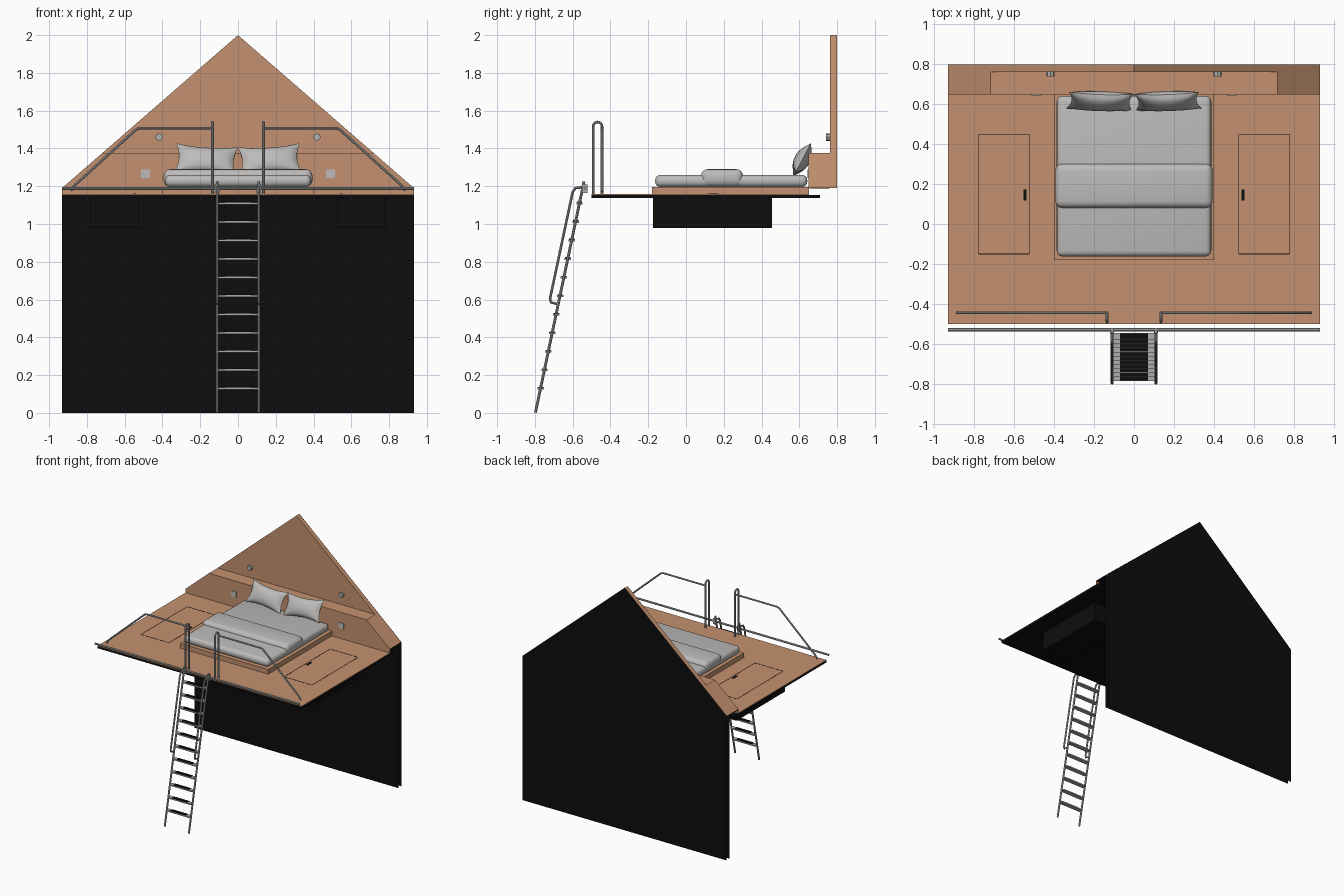
import bpy, bmesh, math
from mathutils import Matrix, Vector

if "Cube" in bpy.data.objects:
    bpy.data.objects.remove(bpy.data.objects["Cube"])


def material(name, rgb):
    m = bpy.data.materials.new(name)
    m.diffuse_color = (*rgb, 1)
    m.use_nodes = True
    m.node_tree.nodes["Principled BSDF"].inputs["Base Color"].default_value = m.diffuse_color
    return m


WOOD = material("warm wood", (0.55, 0.285, 0.16))
BLACK = material("black", (0.004, 0.004, 0.004))
FABRIC = material("light fabric", (0.51, 0.50, 0.49))
METAL = material("grey metal", (0.42, 0.42, 0.41))


def finish(name, bm, mat):
    bmesh.ops.recalc_face_normals(bm, faces=bm.faces)
    me = bpy.data.meshes.new(name)
    bm.to_mesh(me)
    bm.free()
    ob = bpy.data.objects.new(name, me)
    bpy.context.collection.objects.link(ob)
    me.materials.append(mat)
    return ob


def smooth(ob):
    bpy.ops.object.select_all(action='DESELECT')
    ob.select_set(True)
    bpy.context.view_layer.objects.active = ob
    bpy.ops.object.shade_smooth_by_angle(angle=math.radians(40))


def box(name, x, y, z, mat, bevel=0, segments=4):
    bm = bmesh.new()
    bmesh.ops.create_cube(bm, size=1)
    for v in bm.verts:
        v.co = Vector([(a + b) / 2 + c * (b - a) for (a, b), c in zip((x, y, z), v.co)])
    if bevel:
        bmesh.ops.bevel(bm, geom=bm.edges[:], offset=bevel, segments=segments,
                        profile=0.5, affect='EDGES')
    ob = finish(name, bm, mat)
    if bevel:
        smooth(ob)
    return ob


def prism(name, pts, y0, y1, mat):
    """Outline in x and z, pushed from y0 to y1 (a single sheet if equal)."""
    bm = bmesh.new()
    face = bm.faces.new([bm.verts.new((x, y0, z)) for x, z in pts])
    if y1 != y0:
        ext = bmesh.ops.extrude_face_region(bm, geom=[face])
        for v in ext["geom"]:
            if isinstance(v, bmesh.types.BMVert):
                v.co.y = y1
    return finish(name, bm, mat)


def tube(name, pts, r, mat=METAL):
    cu = bpy.data.curves.new(name, 'CURVE')
    cu.dimensions = '3D'
    cu.bevel_depth = r
    cu.bevel_resolution = 2
    cu.use_fill_caps = True
    sp = cu.splines.new('POLY')
    sp.points.add(len(pts) - 1)
    for p, c in zip(sp.points, pts):
        p.co = (*c, 1)
    ob = bpy.data.objects.new(name, cu)
    bpy.context.collection.objects.link(ob)
    cu.materials.append(mat)
    bpy.ops.object.select_all(action='DESELECT')
    ob.select_set(True)
    bpy.context.view_layer.objects.active = ob
    bpy.ops.object.convert(target='MESH')
    smooth(bpy.context.view_layer.objects.active)


def pillow(name, centre, tilt, roll):
    bm = bmesh.new()
    n = 16
    for side in (-1, 1):
        grid = []
        for i in range(n + 1):
            row = []
            for j in range(n + 1):
                u, v = 2 * i / n - 1, 2 * j / n - 1
                fat = max(0, (1 - u * u) * (1 - v * v)) ** 0.5
                row.append(bm.verts.new((0.165 * u * (1 - 0.12 * (1 - v * v)),
                                         side * 0.042 * fat,
                                         0.088 * v * (1 - 0.2 * (1 - u * u)))))
            grid.append(row)
        for i in range(n):
            for j in range(n):
                bm.faces.new((grid[i][j], grid[i + 1][j], grid[i + 1][j + 1], grid[i][j + 1]))
    bmesh.ops.remove_doubles(bm, verts=bm.verts, dist=0.0002)
    bm.transform(Matrix.Translation(centre) @ Matrix.Rotation(tilt, 4, 'X')
                 @ Matrix.Rotation(roll, 4, 'Y'))
    smooth(finish(name, bm, FABRIC))


W, EAVE = 0.932, 1.19

# Gable wall: wooden upper panel, black lower sheets and back
prism("gable_panel", [(-W, EAVE), (W, EAVE), (0, 2.0)], 0.762, 0.799, WOOD)
prism("wall_back", [(-W, 0), (W, 0), (W, EAVE), (0, 2.0), (-W, EAVE)], 0.8, 0.8, BLACK)
prism("wall_front", [(-W, 0), (W, 0), (W, EAVE), (-W, EAVE)], 0.762, 0.762, BLACK)

# Headboard ledge with sloped ends
slope = W * (1 - 0.185 / 0.81)
prism("headboard", [(-W, EAVE), (W, EAVE), (slope, 1.375), (-slope, 1.375)], 0.648, 0.762, WOOD)
box("headboard_skirt", (-W, W), (0.648, 0.652), (1.155, EAVE), WOOD)
box("headboard_underside", (-W, W), (0.653, 0.76), (1.184, 1.189), BLACK)

# Loft deck
box("deck_base", (-W, W), (-0.5, 0.71), (1.138, 1.154), BLACK)
box("deck_floor", (-W, W), (-0.5, 0.65), (1.154, 1.158), WOOD)

# Bed
box("bed_platform", (-0.402, 0.402), (-0.18, 0.65), (1.157, 1.197), WOOD)
box("mattress", (-0.387, 0.387), (-0.163, 0.642), (1.196, 1.26), FABRIC, 0.028)
box("folded_blanket", (-0.394, 0.394), (0.08, 0.302), (1.197, 1.29), FABRIC, 0.035)

for s, side in ((-1, "left"), (1, "right")):
    pillow(side + "_pillow", (s * 0.168, 0.615, 1.34), math.radians(-28), math.radians(-s * 4))

    # Wall lamp and switch plate
    tube(side + "_wall_lamp", [(s * 0.418, 0.74, 1.46), (s * 0.418, 0.764, 1.46)], 0.02)
    box(side + "_switch_plate", (s * 0.49 - 0.023, s * 0.49 + 0.023), (0.643, 0.649),
        (1.243, 1.289), FABRIC)

    # Storage box under a floor hatch, seams and pull
    a, b = sorted((s * 0.525, s * 0.78))
    box(side + "_storage_box", (a, b), (-0.175, 0.455), (0.98, 1.139), BLACK)
    for k, x in enumerate((a, b)):
        box(f"{side}_hatch_seam_{k}", (x - 0.002, x + 0.002), (-0.15, 0.45), (1.157, 1.159), BLACK)
    for k, y in enumerate((-0.15, 0.45)):
        box(f"{side}_hatch_cross_seam_{k}", (a, b), (y - 0.002, y + 0.002), (1.157, 1.159), BLACK)
    box(side + "_hatch_pull", (s * 0.546 - 0.007, s * 0.546 + 0.007), (0.118, 0.172),
        (1.157, 1.162), BLACK)

    # Guard rail and looped gate post
    px = s * 0.135
    tube(side + "_guard_rail", [(s * 0.885, -0.445, 1.175), (s * 0.865, -0.445, 1.205),
                                (s * 0.54, -0.445, 1.5), (s * 0.52, -0.445, 1.507),
                                (px, -0.445, 1.507)], 0.007)
    arc = [(px, -0.468 + 0.023 * math.cos(t * math.pi / 8),
            1.517 + 0.023 * math.sin(t * math.pi / 8)) for t in range(9)]
    tube(side + "_gate_post", [(px, -0.445, 1.155)] + arc + [(px, -0.491, 1.155)], 0.007)

    # Ladder stringer, handrail and hook
    lx = s * 0.11
    tube(side + "_ladder_stringer", [(lx, -0.797, 0.002), (lx, -0.54, 1.225)], 0.0075)
    tube(side + "_ladder_handrail", [(lx, -0.546, 1.195), (lx, -0.585, 1.19), (lx, -0.6, 1.17),
                                     (lx, -0.72, 0.605), (lx, -0.715, 0.585),
                                     (lx, -0.676, 0.575)], 0.007)
    box(side + "_ladder_hook", (lx - 0.011, lx + 0.011), (-0.546, -0.522), (1.165, 1.21), METAL)

# Rail the ladder hangs from
tube("ladder_rail", [(-W, -0.53, 1.188), (W, -0.53, 1.188)], 0.008)

# Ladder treads with black grip pads
for i in range(11):
    z = 0.13 + i * 0.098
    y = -0.797 + 0.257 * z / 1.223
    box(f"ladder_tread_{i}", (-0.105, 0.105), (y - 0.017, y + 0.017), (z - 0.006, z + 0.004), METAL)
    box(f"tread_grip_{i}", (-0.07, 0.07), (y - 0.014, y + 0.014), (z + 0.004, z + 0.008), BLACK)
